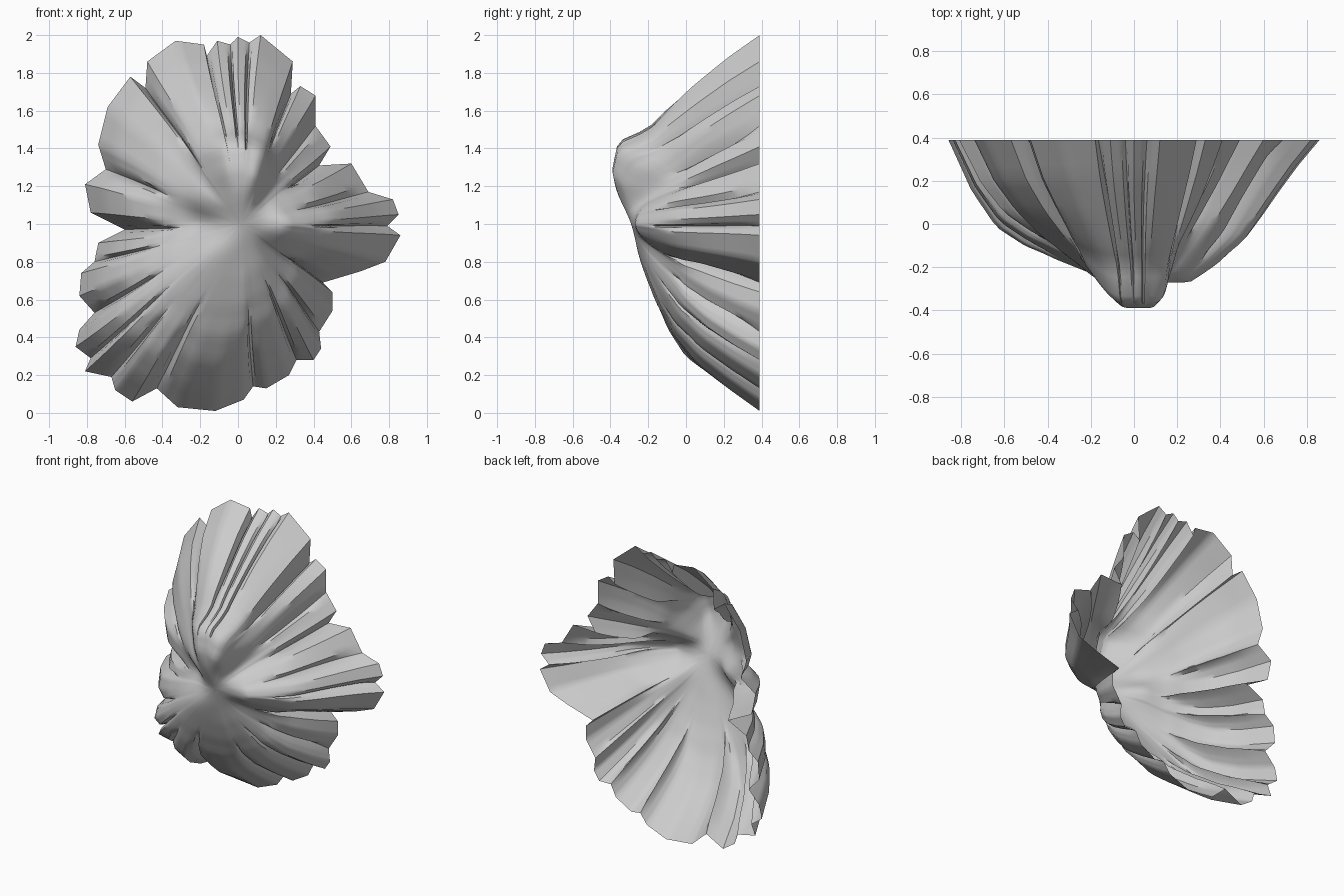
import bpy, bmesh, math, random

if "Cube" in bpy.data.objects:
    bpy.data.objects.remove(bpy.data.objects["Cube"])

CX, CZ, BACK = 0.02, 1.0, 0.39
random.seed(4)

# Rim outline on the open back plane (x, z), clockwise from the top
RIM = [(0, 1.99), (.06, 1.96), (.12, 2.0), (.29, 1.86), (.28, 1.69), (.33, 1.73), (.41, 1.68),
       (.41, 1.52), (.49, 1.41), (.43, 1.31), (.60, 1.32), (.69, 1.17), (.82, 1.13), (.85, 1.05),
       (.79, .99), (.86, .94), (.78, .80), (.65, .75), (.45, .69), (.50, .64), (.50, .54),
       (.43, .43), (.44, .34), (.40, .28), (.31, .28), (.27, .20), (.15, .13), (.08, .14),
       (.03, .07), (-.12, .01), (-.32, .03), (-.43, .13), (-.56, .06), (-.65, .12), (-.67, .19),
       (-.81, .22), (-.78, .29), (-.86, .35), (-.84, .44), (-.76, .53), (-.84, .62), (-.83, .74),
       (-.76, .80), (-.74, .90), (-.60, .97), (-.78, 1.06), (-.81, 1.21), (-.70, 1.29),
       (-.74, 1.42), (-.69, 1.62), (-.57, 1.78), (-.49, 1.72), (-.48, 1.86), (-.33, 1.97),
       (-.18, 1.95), (-.165, 1.89), (-.11, 1.97), (-.04, 1.95)]

# Depth y from centre to rim, one profile every 45 degrees clockwise from the top
TS = [0, .15, .3, .45, .52, .6, .75, .88, 1]
PROFILES = [
    [-.30, -.37, -.39, -.36, -.20, -.12, .06, .22, BACK],
    [-.30, -.28, -.20, -.08, -.02, .04, .16, .28, BACK],
    [-.30, -.29, -.27, -.19, -.14, -.08, .12, .27, BACK],
    [-.30, -.25, -.17, -.08, -.04, .00, .12, .25, BACK],
    [-.30, -.25, -.20, -.14, -.10, -.06, .07, .23, BACK],
    [-.30, -.27, -.22, -.17, -.14, -.11, -.02, .15, BACK],
    [-.30, -.22, -.14, -.10, -.07, -.04, .05, .19, BACK],
    [-.30, -.31, -.25, -.15, -.10, -.05, .07, .20, BACK]]


def smooth(a, b, t):
    t = min(1, max(0, (t - a) / (b - a)))
    return t * t * (3 - 2 * t)


def profile_y(p, t):
    i = max(k for k in range(8) if TS[k] <= t + 1e-9)
    f = (t - TS[i]) / (TS[i + 1] - TS[i])
    return p[i] + (p[i + 1] - p[i]) * f


def depth(ang, t):
    s = (ang / (math.pi / 4)) % 8
    i = int(s) % 8
    # The upper dome is broad, so its profile holds further to both sides
    lo, hi = (.25, 1) if i == 0 else (0, .75) if i == 7 else (0, 1)
    f = smooth(lo, hi, s - int(s))
    return profile_y(PROFILES[i], t) * (1 - f) + profile_y(PROFILES[(i + 1) % 8], t) * f


# Resample the rim; concave rim points become grooves between petals
SUB, n = 4, len(RIM)
spokes = []
for i, (x, z) in enumerate(RIM):
    (px, pz), (nx, nz) = RIM[i - 1], RIM[(i + 1) % n]
    turn = (x - px) * (nz - z) - (z - pz) * (nx - x)
    for s in range(SUB):
        f = s / SUB
        dx, dz = x + (nx - x) * f - CX, z + (nz - z) * f - CZ
        groove = s == 0 and turn > 0
        spokes.append((math.atan2(dx, dz), math.hypot(dx, dz), groove, random.uniform(.3, .5)))
m = len(spokes)
soft = [sum(spokes[(i + k) % m][1] for k in range(-10, 11)) / 21 for i in range(m)]

# Petal grid positions, grooves deepening towards the rim
ROWS = 26
grid = []
for j in range(1, ROWS + 1):
    t = j / ROWS
    row = []
    for i, (ang, rad, groove, start) in enumerate(spokes):
        w = smooth(.4, .75, t)
        r = (soft[i] * (1 - w) + rad * w) * t
        if groove:
            r *= 1 - .1 * smooth(start, start + .3, t) * (1 - t ** 6)
        bend = .03 * math.sin(3 * ang + 5 * t) * (1 - t) * smooth(0, .3, t)
        row.append([CX + r * math.sin(ang + bend), depth(ang, t), CZ + r * math.cos(ang + bend)])
    grid.append(row)

# Blend only the very centre so no pole shows
samples = [(r * math.sin(a), r * math.cos(a)) for r in (.03, .06, .09)
           for a in [k * math.pi / 5 for k in range(10)]] + [(0, 0)]


def crown_y(x, z):
    total = 0
    for ox, oz in samples:
        dx, dz = x + ox - CX, z + oz - CZ
        ang = math.atan2(dx, dz)
        near = min(range(m), key=lambda i: abs(math.remainder(spokes[i][0] - ang, math.tau)))
        total += depth(ang, min(1, math.hypot(dx, dz) / soft[near]))
    return total / len(samples)


for j in range(8):
    k = 1 - smooth(.12, .32, (j + 1) / ROWS)
    for p in grid[j]:
        p[1] += (crown_y(p[0], p[2]) - p[1]) * k

# Petalled shell, open at the back
bm = bmesh.new()
centre = bm.verts.new((CX, crown_y(CX, CZ), CZ))
rings = [[bm.verts.new(p) for p in row] for row in grid]
for i in range(m):
    k = (i + 1) % m
    bm.faces.new((centre, rings[0][i], rings[0][k]))
    for a, b in zip(rings, rings[1:]):
        bm.faces.new((a[i], b[i], b[k], a[k]))
bmesh.ops.recalc_face_normals(bm, faces=bm.faces[:])
bm.normal_update()
if sum(f.normal.y * f.calc_area() for f in bm.faces) > 0:
    bmesh.ops.reverse_faces(bm, faces=bm.faces[:])
mesh = bpy.data.meshes.new("petalled_shell")
bm.to_mesh(mesh)
bm.free()
shell = bpy.data.objects.new("petalled_shell", mesh)
bpy.context.collection.objects.link(shell)
bpy.context.view_layer.objects.active = shell
shell.select_set(True)
bpy.ops.object.shade_smooth_by_angle(angle=math.radians(40))
